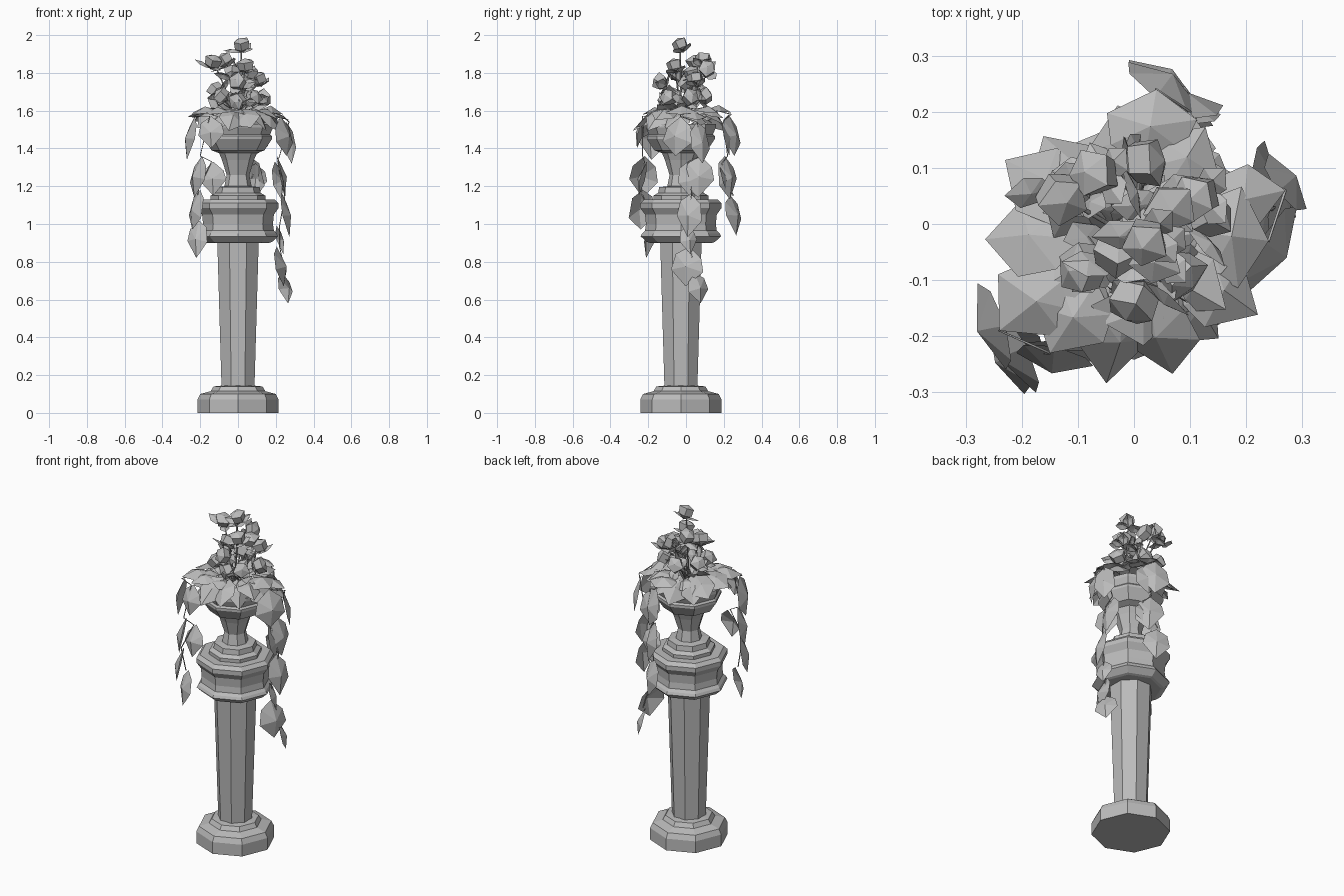
import bpy, bmesh, math, random
from mathutils import Vector

cube = bpy.data.objects.get("Cube")
if cube:
    bpy.data.objects.remove(cube)

random.seed(7)
AXIS = Vector((0, -0.027, 0))
UP = Vector((0, 0, 1))
TAU = math.tau

stone = bpy.data.materials.new("plain grey")
stone.use_nodes = True
grey = (0.5, 0.5, 0.5, 1)
stone.diffuse_color = grey
stone.node_tree.nodes["Principled BSDF"].inputs["Base Color"].default_value = grey


def finish(name, bm, closed=True):
    if closed:
        bmesh.ops.recalc_face_normals(bm, faces=bm.faces)
    mesh = bpy.data.meshes.new(name)
    bm.to_mesh(mesh)
    bm.free()
    mesh.materials.append(stone)
    obj = bpy.data.objects.new(name, mesh)
    bpy.context.collection.objects.link(obj)


def lathe(name, profile, turn=0.0, sides=8):
    """Closed faceted solid from (radius, height) pairs."""
    bm = bmesh.new()
    rings = []
    for r, z in profile:
        rings.append([bm.verts.new(AXIS + Vector((r * math.cos(a), r * math.sin(a), z)))
                      for a in (turn + TAU * i / sides for i in range(sides))])
    for low, high in zip(rings, rings[1:]):
        for i in range(sides):
            j = (i + 1) % sides
            bm.faces.new((low[i], low[j], high[j], high[i]))
    bm.faces.new(rings[0][::-1])
    bm.faces.new(rings[-1])
    finish(name, bm)


def add_leaf(bm, base, tip, width, normal, fold=0.2):
    """Broad leaf with two shoulders a side, folded along its midrib."""
    along = tip - base
    side = along.cross(normal).normalized() * width / 2
    lift = normal.normalized() * width * fold
    a, t, m = bm.verts.new(base), bm.verts.new(tip), bm.verts.new(base + along * 0.5 + lift)
    for s in (side, -side):
        near = bm.verts.new(base + along * random.uniform(.15, .3) + s * .8)
        far = bm.verts.new(base + along * random.uniform(.5, .7) + s)
        for tri in ((a, m, near), (near, m, far), (far, m, t)):
            bm.faces.new(tri if s is side else tri[::-1])


def add_flower(bm, centre, size):
    """Chunky faceted bloom, five-sided, with three loose petals."""
    out = (centre - AXIS - UP * 1.6).normalized()
    out = (out + Vector([random.uniform(-0.7, 0.7) for _ in range(3)])).normalized()
    u = out.orthogonal().normalized()
    v = out.cross(u)
    bottom = bm.verts.new(centre - out * size)
    top = bm.verts.new(centre + out * size * 0.8)
    rim = []
    for i in range(5):
        a = TAU * i / 5
        d = u * math.cos(a) + v * math.sin(a)
        lower = bm.verts.new(centre + d * size * random.uniform(.75, .95) - out * size * .45)
        upper = bm.verts.new(centre + d * size * random.uniform(.85, 1.1) + out * size * .45)
        rim.append((lower, upper))
    for (a, b), (c, d) in zip(rim, rim[1:] + rim[:1]):
        bm.faces.new((a, c, d, b))
        bm.faces.new((b, d, top))
        bm.faces.new((c, a, bottom))
    for d in (u, -v, v - u):
        add_leaf(bm, centre - out * size * 0.9, centre + d * size * 1.5 - out * size * .4,
                 size * 1.2, out)


def stems(name, paths, radius):
    curve = bpy.data.curves.new(name, "CURVE")
    curve.dimensions = "3D"
    curve.bevel_depth = radius
    curve.bevel_resolution = 0
    for pts in paths:
        s = curve.splines.new("POLY")
        s.points.add(len(pts) - 1)
        for p, co in zip(s.points, pts):
            p.co = (*co, 1)
    curve.materials.append(stone)
    bpy.context.collection.objects.link(bpy.data.objects.new(name, curve))


# Stonework: base, shaft, capital and urn
lathe("pedestal_base", [(.215, 0), (.215, .07), (.2, .1), (.145, .115), (.13, .14), (.08, .145)])
flat = 1 / math.cos(TAU / 16)
lathe("shaft", [(.087 * flat, .13), (.11 * flat, .92)], TAU / 16)
lathe("capital", [(.165, .9), (.18, .905), (.213, .935), (.205, .95), (.19, .965), (.185, 1.0),
                  (.19, 1.05), (.215, 1.085), (.215, 1.11), (.195, 1.13), (.145, 1.13)])
lathe("urn", [(.145, 1.12), (.145, 1.15), (.12, 1.165), (.115, 1.195), (.072, 1.2), (.06, 1.26),
              (.085, 1.34), (.1, 1.375), (.14, 1.39), (.18, 1.45), (.18, 1.465), (.17, 1.475),
              (.185, 1.51), (.185, 1.53), (.15, 1.53), (.14, 1.5)])

# Flower heads on thin stems
heads = [(.02, -.03, 1.95), (-.07, .09, 1.87), (-.13, .05, 1.86), (.04, -.06, 1.84),
         (0, -.14, 1.75), (.11, .05, 1.77), (.02, .11, 1.82), (.08, -.09, 1.67),
         (-.09, -.08, 1.68), (.02, 0, 1.75), (-.12, .06, 1.71), (.13, .02, 1.67), (0, .1, 1.68),
         (.06, .03, 1.8), (-.03, -.05, 1.8), (0, -.11, 1.65)]
bm = bmesh.new()
for h in heads:
    add_flower(bm, Vector(h), .047)
finish("flowers", bm, closed=False)
root = AXIS + UP * 1.5
stems("flower_stems", [[root, root.lerp(Vector(h), .5) + UP * .03, Vector(h)]
                       for h in heads], .004)

# Foliage: a wide drooping collar below two narrower upright layers
bm = bmesh.new()
for count, r0, z0, r1, z1, width in ((14, .09, 1.61, .25, 1.53, .14),
                                     (9, .05, 1.58, .19, 1.63, .13),
                                     (8, .03, 1.6, .12, 1.71, .09)):
    for i in range(count):
        a = TAU * (i + random.uniform(-.25, .25)) / count
        d = Vector((math.cos(a), math.sin(a), 0))
        twist = d.cross(UP) * random.uniform(-.5, .5)
        add_leaf(bm, AXIS + d * r0 + UP * z0,
                 AXIS + d * r1 * random.uniform(.9, 1.1) + UP * (z1 + random.uniform(-.07, .06)),
                 width, UP + d * .4 + twist)
finish("foliage", bm, closed=False)

# Trailing vines: leaf rows as (x, y, top, bottom, width)
vines = {
    "left_vine": [(.24, -.03, 1.57, 1.36, .18), (.27, .06, 1.54, 1.32, .12),
                  (.22, .08, 1.36, 1.14, .16), (.21, .01, 1.33, 1.13, .14),
                  (.25, .03, 1.16, .93, .14), (.22, 0, .99, .84, .1),
                  (.22, .02, .88, .67, .18), (.25, .05, .74, .58, .13)],
    "right_vine": [(-.24, -.19, 1.57, 1.34, .16), (-.15, -.23, 1.57, 1.4, .14),
                   (-.2, -.23, 1.36, 1.14, .17), (-.14, -.22, 1.33, 1.15, .14),
                   (-.21, -.24, 1.18, .97, .15), (-.22, -.18, 1.02, .82, .12)],
    "back_vine": [(.04, .24, 1.58, 1.36, .16), (.1, .2, 1.55, 1.36, .14),
                  (.06, .22, 1.36, 1.13, .16), (.1, .19, 1.32, 1.16, .13),
                  (.04, .25, 1.15, .94, .15)],
}
trails = []
for name, rows in vines.items():
    bm = bmesh.new()
    # Broad leaves that carry the vine over the urn rim
    for x, y, top, bottom, width in rows[:2]:
        rim = Vector((x, y, top + .01))
        add_leaf(bm, rim * .45 + UP * .89, rim, width, UP)
    path = [root, Vector((rows[0][0] * .7, rows[0][1] * .7, 1.6))]
    for k, (x, y, top, bottom, width) in enumerate(rows):
        out = Vector((x, y, 0)).normalized()
        side = Vector((-out.y, out.x, 0)) * (.3 if k % 2 else -.3)
        base = Vector((x, y, top))
        tip = Vector((x, y, bottom)) + out * .02 + side * .08
        add_leaf(bm, base - out * .015, tip, width, out + side * 1.4, .2)
        path.append(base)
    finish(name, bm, closed=False)
    trails.append(path)
stems("vine_stems", trails, .003)
